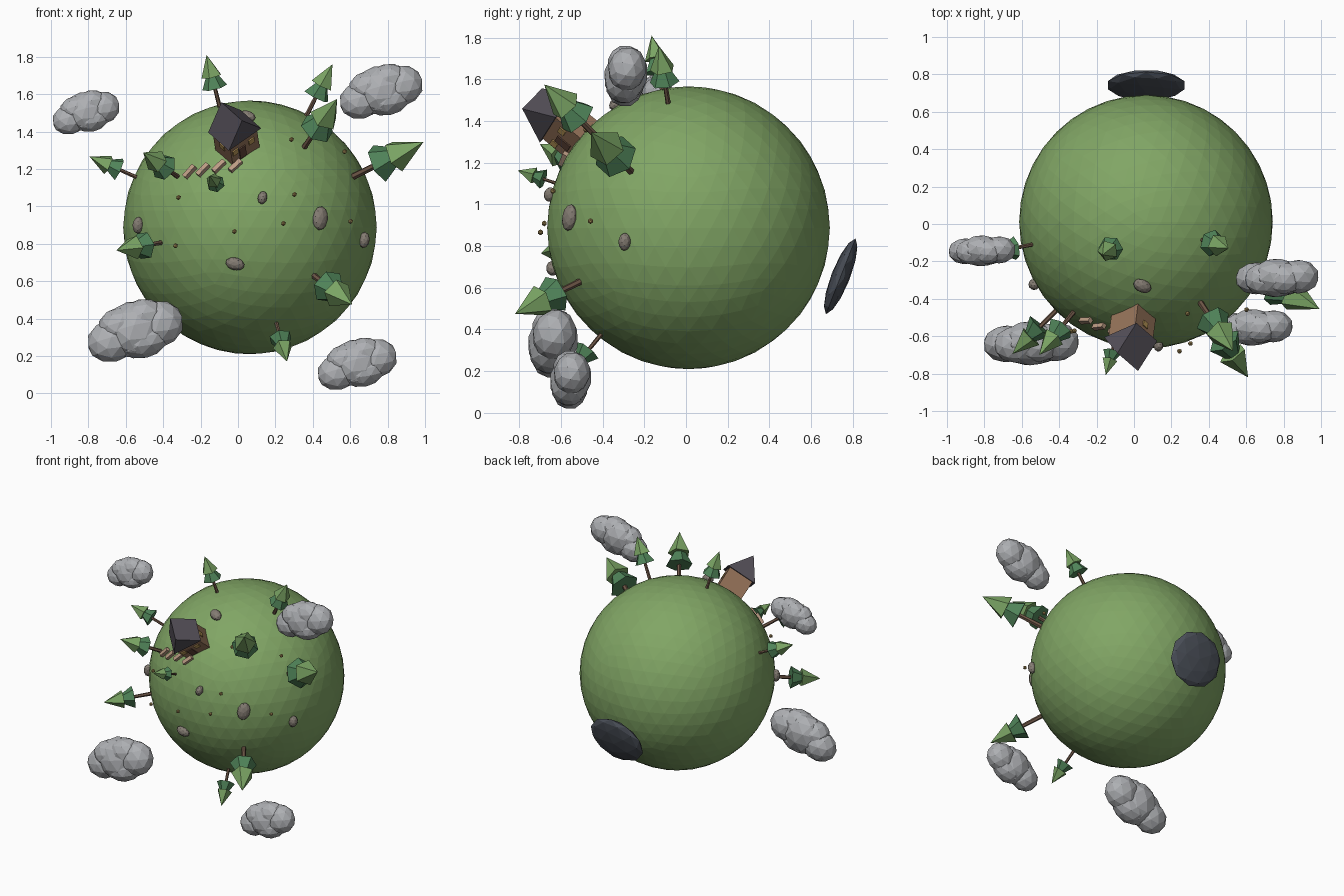
import bpy, bmesh, math, random
from mathutils import Vector, Matrix

if "Cube" in bpy.data.objects:
    bpy.data.objects.remove(bpy.data.objects["Cube"])

random.seed(4)
C = Vector((0.064, 0.012, 0.888))   # planet centre
R = 0.678                           # planet radius


def mat(name, r, g, b):
    m = bpy.data.materials.new(name)
    m.diffuse_color = (r, g, b, 1)
    m.use_nodes = True
    m.node_tree.nodes["Principled BSDF"].inputs["Base Color"].default_value = m.diffuse_color
    return m


GRASS = mat("grass", 0.22, 0.38, 0.13)
BARK = mat("bark", 0.15, 0.09, 0.06)
LEAF_DARK = mat("leaf_dark", 0.08, 0.23, 0.10)
LEAF_LIGHT = mat("leaf_light", 0.20, 0.38, 0.13)
WALL = mat("wall", 0.30, 0.17, 0.10)
ROOF = mat("roof", 0.09, 0.08, 0.10)
GLASS = mat("window_glow", 0.50, 0.32, 0.10)
DOOR = mat("door_wood", 0.12, 0.06, 0.04)
PLANK = mat("plank", 0.50, 0.33, 0.23)
ROCK = mat("rock", 0.23, 0.20, 0.17)
BUD = mat("bud", 0.36, 0.25, 0.09)
CLOUD = mat("cloud", 0.42, 0.43, 0.45)
SLATE = mat("slate", 0.07, 0.08, 0.10)


def finish(bm, name, *mats):
    bmesh.ops.recalc_face_normals(bm, faces=bm.faces)
    me = bpy.data.meshes.new(name)
    bm.to_mesh(me)
    bm.free()
    for m in mats:
        me.materials.append(m)
    ob = bpy.data.objects.new(name, me)
    bpy.context.collection.objects.link(ob)
    return ob


def frame(origin, up, forward=(0, 0, 1)):
    """Local frame: z = up, -y = forward."""
    z = Vector(up).normalized()
    f = Vector(forward)
    y = -(f - z * f.dot(z)).normalized()
    x = y.cross(z)
    m = Matrix((x, y, z)).transposed().to_4x4()
    m.translation = origin
    return m


def cone(bm, m, z0, z1, r0, r1, seg, idx=0):
    before = set(bm.faces)
    bmesh.ops.create_cone(bm, cap_ends=True, segments=seg, radius1=r0, radius2=r1, depth=z1 - z0,
                          matrix=m @ Matrix.Translation((0, 0, (z0 + z1) / 2)))
    for f in set(bm.faces) - before:
        f.material_index = idx


def ball(bm, m, size, sub=2):
    bmesh.ops.create_icosphere(bm, subdivisions=sub, radius=1, matrix=m @ Matrix.Diagonal((*size, 1)))


def box(name, m, centre, size, material):
    bm = bmesh.new()
    bmesh.ops.create_cube(bm, size=1, matrix=m @ Matrix.Translation(centre) @ Matrix.Diagonal((*size, 1)))
    return finish(bm, name, material)


def on_front(x, z, radius=R):
    """Point on the front half of the planet at a given x and z."""
    dx, dz = x - C.x, z - C.z
    y = -math.sqrt(max(0, radius ** 2 - dx * dx - dz * dz))
    return C + Vector((dx, y, dz)).normalized() * radius


# planet
bm = bmesh.new()
ball(bm, Matrix.Translation(C), (R, R, R), 4)
finish(bm, "planet", GRASS)

# trees, given by their tips
TIPS = [(-0.168, -0.165, 1.81), (0.505, -0.13, 1.76), (0.53, -0.68, 1.575), (0.992, -0.455, 1.345),
        (0.61, -0.82, 0.475), (-0.507, -0.70, 1.289), (-0.794, -0.16, 1.267), (-0.65, -0.695, 0.765),
        (0.262, -0.575, 0.171), (-0.151, -0.807, 1.163)]
for i, tip in enumerate(TIPS):
    d = Vector(tip) - C
    h = d.length - R
    m = frame(C + d.normalized() * R, d) @ Matrix.Rotation(random.uniform(0, 6), 4, 'Z')
    bm = bmesh.new()
    cone(bm, m, -0.03, 0.5 * h, 0.042 * h, 0.034 * h, 6, 0)
    cone(bm, m, 0.37 * h, 0.80 * h, 0.235 * h, 0, 6, 1)
    cone(bm, m @ Matrix.Rotation(0.5, 4, 'Z'), 0.59 * h, h, 0.20 * h, 0, 5, 2)
    finish(bm, f"tree_{i}", BARK, LEAF_DARK, LEAF_LIGHT)

# house, origin on the ground
up = Vector((-0.1, -0.767, 0.634))
hm = frame(C + up.normalized() * R, up, (0.61, -0.53, -0.54))
box("house_walls", hm, (0, 0, 0.06), (0.185, 0.15, 0.17), WALL)
box("house_door", hm, (-0.02, -0.076, 0.045), (0.042, 0.012, 0.08), DOOR)
for x in (-0.065, 0.045):
    box("house_window", hm, (x, -0.076, 0.08), (0.036, 0.012, 0.036), GLASS)
for s in (-1, 1):
    box("house_side_window", hm, (s * 0.093, 0, 0.08), (0.01, 0.036, 0.036), GLASS)
bm = bmesh.new()
ends = [[bm.verts.new(hm @ Vector((x, y, z))) for x, z in ((-0.112, 0.14), (0.112, 0.14), (0, 0.30))]
        for y in (-0.088, 0.088)]
bm.faces.new(ends[0])
bm.faces.new(ends[1])
for k in range(3):
    j = (k + 1) % 3
    bm.faces.new((ends[0][k], ends[0][j], ends[1][j], ends[1][k]))
finish(bm, "house_roof", ROOF)

# stepping planks beside the house
for x, z in ((-0.254, 1.182), (-0.184, 1.192), (-0.1, 1.21), (-0.013, 1.213)):
    p = on_front(x, z)
    box("path_plank", frame(p, p - C, (0.6, 0, 0.7)), (0, 0, 0.008), (0.026, 0.08, 0.03), PLANK)

# rocks: position, half sizes
ROCKS = [((0.045, -0.325, 1.47), 0.052, 0.036), ((*on_front(0.13, 1.045),), 0.025, 0.036),
         ((*on_front(0.436, 0.936),), 0.045, 0.065), ((*on_front(-0.015, 0.695),), 0.052, 0.035),
         ((-0.555, -0.335, 0.90), 0.03, 0.045), ((0.695, -0.305, 0.818), 0.03, 0.043)]
for p, a, b in ROCKS:
    d = (Vector(p) - C).normalized()
    bm = bmesh.new()
    ball(bm, frame(C + d * (R + 0.008), d, (0.25, 0, 1)), (a, b, 0.03))
    finish(bm, "rock", ROCK)

# small buds hovering over the grass
for x, z in ((-0.318, 1.048), (-0.334, 0.79), (-0.019, 0.866), (0.243, 0.909), (0.302, 1.064),
             (0.286, 1.358), (0.57, 1.293), (0.602, 0.92)):
    bm = bmesh.new()
    ball(bm, Matrix.Translation(on_front(x, z, 0.715)), (0.014,) * 3, 1)
    finish(bm, "bud", BUD)

# clouds: centre, scale; overlapping flattened puffs
PUFFS = [(0, 0, 0.01, 0.16, 0.12, 0.155), (-0.135, 0.01, -0.02, 0.13, 0.1, 0.115),
         (0.14, 0, 0.01, 0.13, 0.105, 0.125), (0.06, -0.015, 0.06, 0.125, 0.1, 0.10),
         (-0.07, -0.01, 0.045, 0.12, 0.1, 0.10), (0.03, 0.0, -0.06, 0.14, 0.1, 0.095)]
for c, s in (((-0.815, -0.145, 1.50), 0.70), ((0.762, -0.29, 1.612), 0.87),
             ((-0.553, -0.64, 0.332), 1.0), ((0.634, -0.555, 0.155), 0.83)):
    m = (Matrix.Translation(c) @ Matrix.Rotation(math.radians(-12), 4, 'X')
         @ Matrix.Rotation(math.radians(-14), 4, 'Y') @ Matrix.Scale(s, 4))
    bm = bmesh.new()
    for x, y, z, a, b, h in PUFFS:
        ball(bm, m @ Matrix.Translation((x, y, z)), (a, b, h))
    finish(bm, "cloud", CLOUD)

# dark disc on the back
bm = bmesh.new()
ball(bm, frame((0.065, 0.742, 0.655), (0, 0.92, -0.36)), (0.215, 0.195, 0.045))
finish(bm, "back_disc", SLATE)
